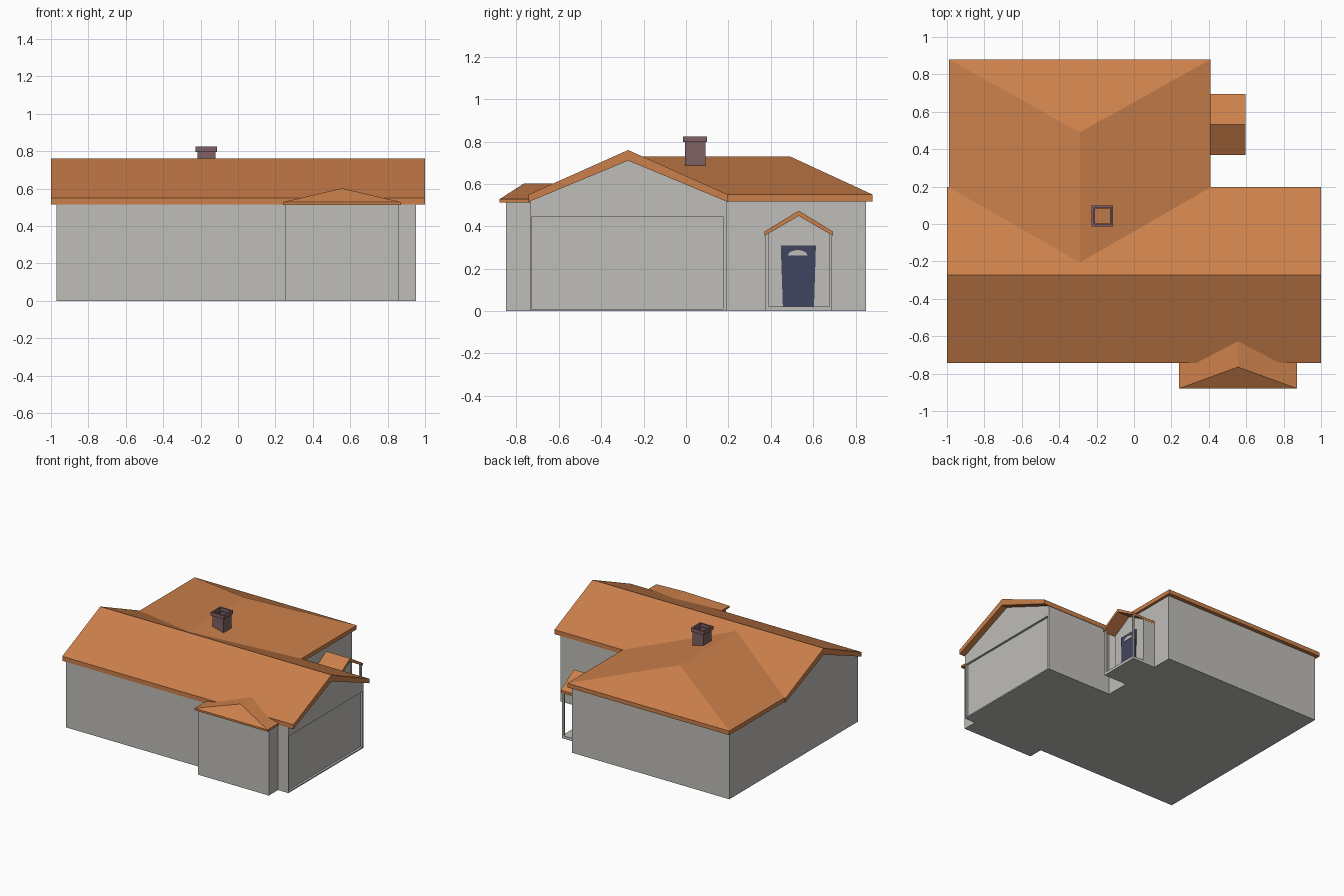
import bpy, bmesh, math

if "Cube" in bpy.data.objects:
    bpy.data.objects.remove(bpy.data.objects["Cube"])


def material(name, rgb):
    m = bpy.data.materials.new(name)
    m.diffuse_color = (*rgb, 1)
    m.use_nodes = True
    m.node_tree.nodes["Principled BSDF"].inputs["Base Color"].default_value = m.diffuse_color
    return m


WALL = material("wall_grey", (0.52, 0.51, 0.485))
ROOF = material("roof_orange", (0.60, 0.215, 0.07))
BRICK = material("chimney_mauve", (0.21, 0.115, 0.125))
DOOR = material("door_navy", (0.05, 0.06, 0.115))


def finish(name, bm, mat):
    bmesh.ops.recalc_face_normals(bm, faces=bm.faces[:])
    me = bpy.data.meshes.new(name)
    bm.to_mesh(me)
    bm.free()
    me.materials.append(mat)
    ob = bpy.data.objects.new(name, me)
    bpy.context.collection.objects.link(ob)
    return ob


def prism_x(name, profile, x0, x1, mat):
    """Extrude a (y, z) outline along x."""
    bm = bmesh.new()
    face = bm.faces.new([bm.verts.new((x0, y, z)) for y, z in profile])
    ext = bmesh.ops.extrude_face_region(bm, geom=[face])
    for v in ext["geom"]:
        if isinstance(v, bmesh.types.BMVert):
            v.co.x = x1
    return finish(name, bm, mat)


def box(name, x0, x1, y0, y1, z0, z1, mat):
    return prism_x(name, [(y0, z0), (y1, z0), (y1, z1), (y0, z1)], x0, x1, mat)


def hip(name, x0, x1, y0, y1, z0, z1, ridge, mat):
    """Hipped roof: eave slab from z0 to z1 plus ridge points."""
    bm = bmesh.new()
    pts = [(x, y, z) for x in (x0, x1) for y in (y0, y1) for z in (z0, z1)] + ridge
    for p in pts:
        bm.verts.new(p)
    res = bmesh.ops.convex_hull(bm, input=bm.verts[:])
    return finish(name, bm, mat)


def gable_roof(name, x0, x1, y0, y1, eave_lo, eave_hi, peak_lo, peak_hi, mat):
    """Bent roof slab following the slopes."""
    m = (y0 + y1) / 2
    return prism_x(name, [(y0, eave_lo), (y0, eave_hi), (m, peak_hi),
                          (y1, eave_hi), (y1, eave_lo), (m, peak_lo)], x0, x1, mat)


def tube(name, cx, cy, half, wall, z0, z1, mat):
    """Hollow square tube, open at both ends."""
    bm = bmesh.new()
    loops = []
    for h, z in ((half, z0), (half, z1), (half - wall, z1), (half - wall, z0)):
        loops.append([bm.verts.new((cx + sx * h, cy + sy * h, z))
                      for sx, sy in ((-1, -1), (1, -1), (1, 1), (-1, 1))])
    for k in range(4):
        a, b = loops[k], loops[(k + 1) % 4]
        for i in range(4):
            j = (i + 1) % 4
            bm.faces.new((a[i], a[j], b[j], b[i]))
    return finish(name, bm, mat)


# Main block with gable ends and a recessed panel on the right end
main = prism_x("main_walls", [(-0.737, 0), (0.19, 0), (0.19, 0.525),
                              (-0.273, 0.715), (-0.737, 0.525)], -0.97, 0.952, WALL)
cutter = box("panel_cutter", 0.935, 1.05, -0.728, 0.178, 0.01, 0.443, WALL)
cutter.hide_render = True
cutter.hide_viewport = True
cut = main.modifiers.new("panel_recess", "BOOLEAN")
cut.operation = "DIFFERENCE"
cut.solver = "EXACT"
cut.object = cutter
gable_roof("main_roof", -1, 1, -0.743, 0.197, 0.515, 0.55, 0.71, 0.76, ROOF)

# Rear wing with hipped roof
box("wing_walls", -0.97, 0.39, 0.15, 0.85, 0, 0.53, WALL)
hip("wing_roof", -0.99, 0.41, 0.19, 0.88, 0.518, 0.55,
    [(-0.29, 0.49, 0.73), (-0.29, -0.22, 0.73)], ROOF)

# Front bay with small hipped roof
box("bay_walls", 0.25, 0.862, -0.85, -0.72, 0, 0.52, WALL)
hip("bay_roof", 0.24, 0.872, -0.88, -0.738, 0.513, 0.528,
    [(0.556, -0.765, 0.602), (0.556, -0.615, 0.602)], ROOF)

# Side porch: entry block, floor, posts and gable roof
PM = 0.532
prism_x("porch_entry", [(0.375, 0), (0.69, 0), (0.69, 0.365),
                        (PM, 0.455), (0.375, 0.365)], 0.38, 0.49, WALL)
box("porch_floor", 0.48, 0.588, 0.375, 0.69, 0, 0.022, WALL)
for side, y in (("left", 0.375), ("right", 0.676)):
    box("porch_post_" + side, 0.574, 0.588, y, y + 0.014, 0.02, 0.367, WALL)
gable_roof("porch_roof", 0.38, 0.597, 0.37, 0.694, 0.355, 0.375, 0.449, 0.474, ROOF)

# Door with a fan window
prism_x("door", [(0.457, 0.022), (0.604, 0.022), (0.613, 0.31), (0.447, 0.31)],
        0.485, 0.496, DOOR)
fan = [(0.527 + 0.046 * math.cos(math.pi * i / 8),
        0.262 + 0.026 * math.sin(math.pi * i / 8)) for i in range(9)]
prism_x("door_fan_window", fan, 0.494, 0.499, WALL)

# Hollow chimney with wider cap
tube("chimney_stack", -0.169, 0.043, 0.048, 0.008, 0.66, 0.80, BRICK)
tube("chimney_cap", -0.169, 0.043, 0.057, 0.012, 0.797, 0.825, BRICK)
